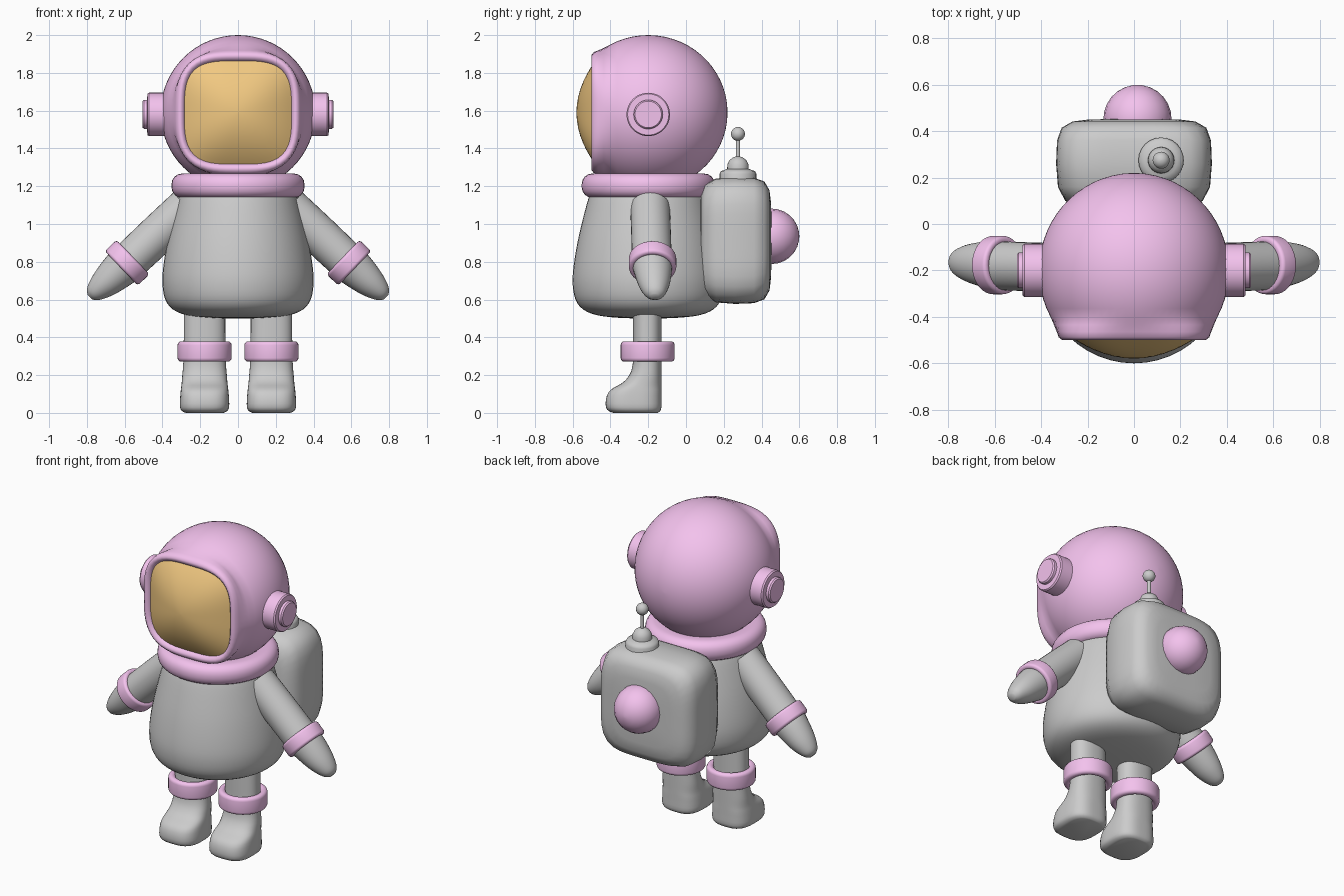
import bpy, bmesh, math
from mathutils import Vector

if "Cube" in bpy.data.objects:
    bpy.data.objects.remove(bpy.data.objects["Cube"])

X, Y, Z = Vector((1, 0, 0)), Vector((0, 1, 0)), Vector((0, 0, 1))


def material(name, rgb):
    m = bpy.data.materials.new(name)
    m.diffuse_color = (*rgb, 1)
    m.use_nodes = True
    m.node_tree.nodes["Principled BSDF"].inputs["Base Color"].default_value = m.diffuse_color
    return m


PINK = material("pink", (0.9, 0.54, 0.85))
AMBER = material("amber", (0.88, 0.58, 0.22))


def smooth_sections(secs, steps):
    """Catmull-Rom interpolation of section values."""
    out = []
    for i in range(len(secs) - 1):
        p = [secs[max(0, min(len(secs) - 1, i + k))] for k in (-1, 0, 1, 2)]
        for j in range(steps):
            t = j / steps
            out.append([0.5 * (2 * b + (c - a) * t + (2 * a - 5 * b + 4 * c - d) * t * t
                               + (3 * b - a - 3 * c + d) * t ** 3) for a, b, c, d in zip(*p)])
    return out + [list(secs[-1])]


def loft(name, secs, u, v, mat=None, segs=48, steps=1, closed=False, mirror=False, angle=50):
    """Skin sections (cx, cy, cz, half_u, half_v, exponent) of superellipses."""
    if steps > 1:
        secs = smooth_sections(secs, steps)
    bm = bmesh.new()
    rings = []
    for cx, cy, cz, a, b, n in secs:
        ring = []
        for i in range(segs):
            t = 2 * math.pi * i / segs
            c, s = math.cos(t), math.sin(t)
            r = (abs(c) ** n + abs(s) ** n) ** (-1 / n)
            ring.append(bm.verts.new(Vector((cx, cy, cz)) + u * (a * r * c) + v * (b * r * s)))
        rings.append(ring)
    pairs = list(zip(rings, rings[1:])) + ([(rings[-1], rings[0])] if closed else [])
    for r0, r1 in pairs:
        for i in range(segs):
            k = (i + 1) % segs
            bm.faces.new((r0[i], r0[k], r1[k], r1[i]))
    if not closed:
        bm.faces.new(rings[0])
        bm.faces.new(rings[-1])
    bmesh.ops.recalc_face_normals(bm, faces=bm.faces)
    me = bpy.data.meshes.new(name)
    bm.to_mesh(me)
    bm.free()
    ob = bpy.data.objects.new(name, me)
    bpy.context.collection.objects.link(ob)
    if mat:
        me.materials.append(mat)
    bpy.ops.object.select_all(action='DESELECT')
    ob.select_set(True)
    bpy.context.view_layer.objects.active = ob
    bpy.ops.object.shade_smooth_by_angle(angle=math.radians(angle))
    if mirror:
        ob.modifiers.new("mirror", 'MIRROR')
    return ob


def turned(name, centre, axis, u, v, profile, **kw):
    """Round part from (radius, distance along axis) points."""
    secs = [(*(Vector(centre) + axis * h), r, r, 2) for r, h in profile]
    return loft(name, secs, u, v, **kw)


def band(name, centre, axis, u, v, inner, outer, half, round_, **kw):
    """Ring with a rounded rectangular section."""
    prof = []
    for q, (r, h) in enumerate(((outer, half), (inner, half), (inner, -half), (outer, -half))):
        sr, sh = (-1 if r == outer else 1), (-1 if h > 0 else 1)
        for j in range(5):
            t = math.pi / 2 * (q + j / 4)
            prof.append((r + sr * round_ + round_ * math.cos(t), h + sh * round_ + round_ * math.sin(t)))
    return turned(name, centre, axis, u, v, prof, mat=PINK, closed=True, **kw)


# Helmet: sphere blending into a squarish raised rim
cy, cz = -0.2, 1.59
secs = []
for i in range(21):
    p = math.radians(1 + i * 5.9)
    r = 0.41 * math.sin(p)
    secs.append((0, cy + 0.42 * math.cos(p), cz, r, r, 2))
secs += [(0, y, cz, a, b, n) for y, a, b, n in (
    (-0.435, 0.345, 0.342, 2.4), (-0.465, 0.333, 0.329, 2.9), (-0.488, 0.325, 0.32, 3.1),
    (-0.5, 0.31, 0.305, 3.3), (-0.499, 0.298, 0.29, 3.4), (-0.485, 0.285, 0.275, 3.5),
    (-0.45, 0.275, 0.265, 3.5))]
loft("helmet", secs, X, Z, PINK, segs=64, angle=70)

# Visor bulging out of the rim
secs = [(0, -0.58 + 0.1 * s * s, cz, 0.284 * s, 0.274 * s, 2 + 1.5 * s)
        for s in (0.02, 0.15, 0.3, 0.45, 0.6, 0.72, 0.84, 0.93, 1)]
loft("visor", secs, X, Z, AMBER, segs=64)

# Ear pieces
turned("ear_piece", (0, -0.2, 1.58), X, Y, Z,
       [(0.115, 0.34), (0.115, 0.472), (0.109, 0.48), (0.077, 0.481), (0.077, 0.497), (0.07, 0.505)],
       mat=PINK, mirror=True, angle=35)

# Collar
band("collar", (0, -0.2, 1.203), Z, X, Y, 0.2, 0.352, 0.064, 0.055)

# Pear-shaped body
turned("body", (0, -0.2, 0), Z, X, Y,
       [(0.02, 0.5), (0.15, 0.503), (0.27, 0.517), (0.345, 0.548), (0.385, 0.6), (0.4, 0.68),
        (0.396, 0.77), (0.375, 0.9), (0.345, 1.03), (0.315, 1.14), (0.29, 1.2)], steps=3)

# Arms with tapered hands
d = Vector((0.72, 0, -0.69)).normalized()
up = d.cross(Y).normalized()
loft("arm", [(0.27, -0.19, 1.09, 0.105, 0.105, 2), (0.42, -0.185, 0.95, 0.105, 0.105, 2),
             (0.585, -0.18, 0.795, 0.102, 0.105, 2), (0.635, -0.175, 0.75, 0.097, 0.1, 2),
             (0.7, -0.17, 0.69, 0.08, 0.085, 2), (0.745, -0.167, 0.65, 0.06, 0.066, 2),
             (0.772, -0.165, 0.626, 0.04, 0.046, 2), (0.784, -0.165, 0.613, 0.018, 0.02, 2)],
     up, Y, segs=32, steps=3, mirror=True)
band("arm_cuff", (0.587, -0.177, 0.795), d, up, Y, 0.09, 0.126, 0.043, 0.016, segs=40, mirror=True)

# Legs flowing into boots: (z, front y, back y, half width, exponent)
secs = [(0.177, (f + b) / 2, z, w, (b - f) / 2, n) for z, f, b, w, n in (
    (0.6, -0.28, -0.13, 0.11, 2.4), (0.4, -0.28, -0.13, 0.11, 2.4), (0.26, -0.282, -0.13, 0.113, 2.4),
    (0.2, -0.3, -0.13, 0.118, 2.5), (0.16, -0.335, -0.13, 0.121, 2.6), (0.135, -0.38, -0.13, 0.124, 2.8),
    (0.11, -0.41, -0.13, 0.127, 3), (0.07, -0.424, -0.13, 0.13, 3), (0.03, -0.424, -0.13, 0.13, 3),
    (0.01, -0.41, -0.137, 0.12, 3), (0.0, -0.385, -0.15, 0.1, 3))]
loft("leg_and_boot", secs, X, Y, segs=40, steps=2, mirror=True)
band("leg_cuff", (0.177, -0.203, 0.325), Z, X, Y, 0.1, 0.143, 0.054, 0.02, segs=40, mirror=True)

# Backpack: soft box
secs = [(0, y, 0.913, a, a, n) for y, a, n in (
    (0.075, 0.2, 4), (0.08, 0.25, 4), (0.1, 0.297, 4.5), (0.16, 0.328, 5), (0.26, 0.336, 5),
    (0.36, 0.332, 5), (0.415, 0.312, 4.5), (0.442, 0.265, 4), (0.45, 0.2, 4), (0.453, 0.1, 4))]
loft("backpack", secs, X, Z, segs=48)

# Pink dome on the backpack
turned("backpack_dome", (0.015, 0.453, 0.935), Y, X, Z,
       [(0.147 * math.cos(math.radians(t)), 0.147 * math.sin(math.radians(t))) for t in range(-30, 90, 14)]
       + [(0.002, 0.147)], mat=PINK, segs=20)

# Antenna
turned("antenna_base", (0.117, 0.275, 0), Z, X, Y,
       [(0.098, 1.2), (0.098, 1.265), (0.09, 1.28), (0.07, 1.287), (0.057, 1.292), (0.056, 1.315),
        (0.045, 1.338), (0.025, 1.353), (0.011, 1.357), (0.011, 1.46)], segs=24)
turned("antenna_ball", (0.117, 0.275, 1.477), Z, X, Y,
       [(0.037 * math.cos(math.radians(t)), 0.037 * math.sin(math.radians(t))) for t in range(-88, 90, 16)],
       segs=20)
